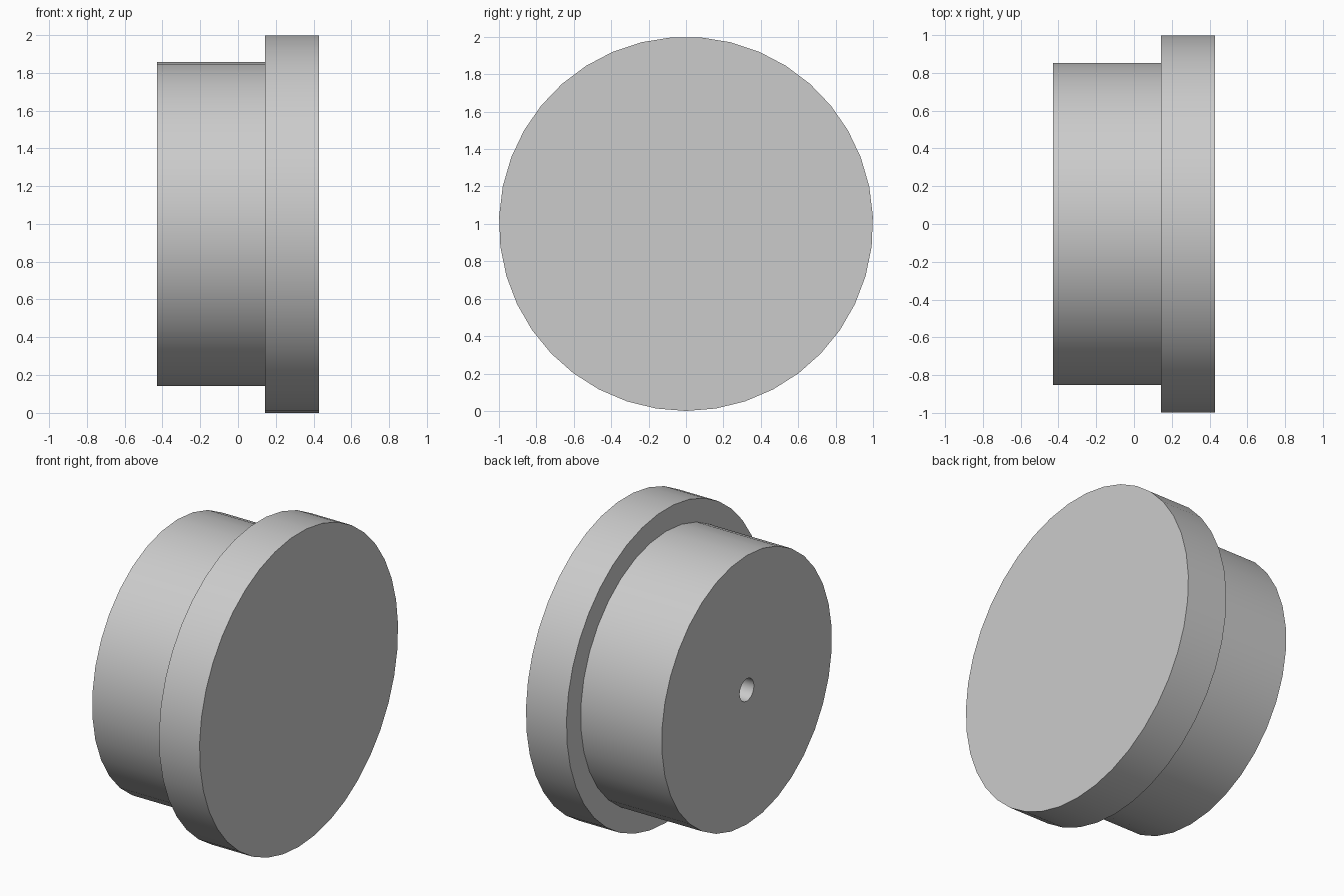
import bpy
import bmesh
from math import cos, sin, tau, radians

if "Cube" in bpy.data.objects:
    bpy.data.objects.remove(bpy.data.objects["Cube"], do_unlink=True)

# Overall sizes: the axis runs along x at the height of the flange radius
UNIT = 1 / 7
FLANGE_R, BODY_R, HOLE_R = 7 * UNIT, 6 * UNIT, 0.5 * UNIT
BACK, STEP, FACE = -3 * UNIT, UNIT, 3 * UNIT

grey = bpy.data.materials.new("plain grey")
grey.use_nodes = True
colour = (0.6, 0.6, 0.6, 1)
grey.diffuse_color = colour
grey.node_tree.nodes["Principled BSDF"].inputs["Base Color"].default_value = colour


def turned_part(name, profile, sides):
    """Turn (x, radius) points about the x axis and close both ends."""
    bm = bmesh.new()
    rings = []
    for x, r in profile:
        angles = [tau * i / sides for i in range(sides)]
        rings.append([bm.verts.new((x, r * sin(a), FLANGE_R - r * cos(a))) for a in angles])
    for a, b in zip(rings, rings[1:]):
        for i in range(sides):
            j = (i + 1) % sides
            bm.faces.new((a[i], a[j], b[j], b[i]))
    bm.faces.new(rings[0])
    bm.faces.new(rings[-1])
    bmesh.ops.recalc_face_normals(bm, faces=bm.faces)
    mesh = bpy.data.meshes.new(name)
    bm.to_mesh(mesh)
    bm.free()
    mesh.materials.append(grey)
    obj = bpy.data.objects.new(name, mesh)
    bpy.context.collection.objects.link(obj)
    bpy.ops.object.select_all(action="DESELECT")
    obj.select_set(True)
    bpy.context.view_layer.objects.active = obj
    bpy.ops.object.shade_smooth_by_angle(angle=radians(30))
    return obj


# Wide rim disc
turned_part("flange", [(STEP, FLANGE_R), (FACE, FLANGE_R)], 39)

# Narrower drum with a blind centre hole in its outer end
turned_part("drum", [(STEP - 0.01, HOLE_R), (BACK, HOLE_R),
                     (BACK, BODY_R), (STEP, BODY_R)], 34)
